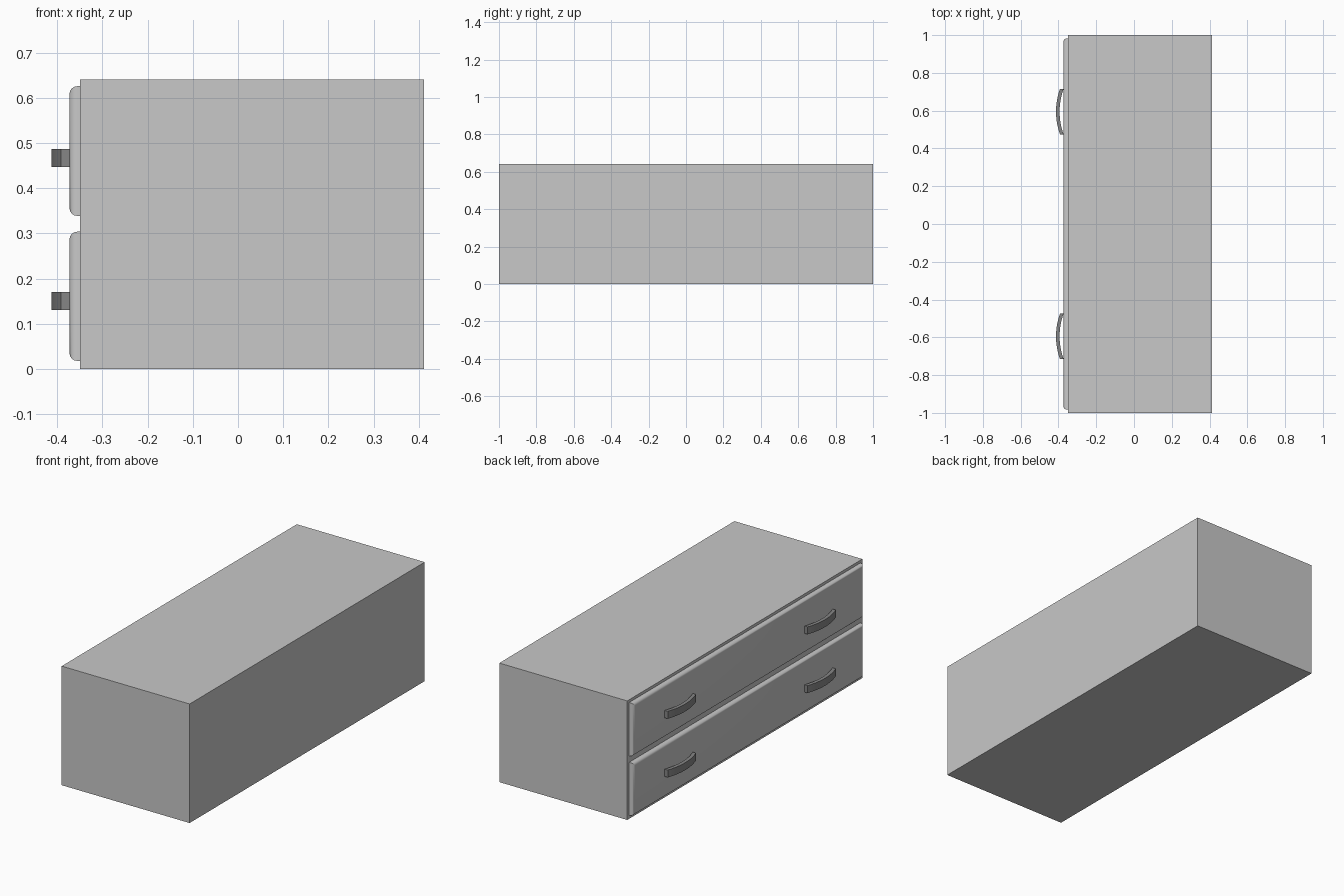
import bpy, bmesh, math
from mathutils import Vector

if "Cube" in bpy.data.objects:
    bpy.data.objects.remove(bpy.data.objects["Cube"])


def material(name, v):
    m = bpy.data.materials.new(name)
    m.diffuse_color = (v, v, v, 1)
    m.use_nodes = True
    m.node_tree.nodes["Principled BSDF"].inputs["Base Color"].default_value = m.diffuse_color
    return m


GREY = material("light grey", 0.58)
DARK = material("dark grey", 0.24)


def make_object(name, bm, mat):
    bmesh.ops.recalc_face_normals(bm, faces=bm.faces)
    me = bpy.data.meshes.new(name)
    bm.to_mesh(me)
    bm.free()
    me.materials.append(mat)
    ob = bpy.data.objects.new(name, me)
    bpy.context.collection.objects.link(ob)
    return ob


def smooth(ob, degrees):
    bpy.ops.object.select_all(action='DESELECT')
    ob.select_set(True)
    bpy.context.view_layer.objects.active = ob
    bpy.ops.object.shade_smooth_by_angle(angle=math.radians(degrees))


def box(lo, hi):
    bm = bmesh.new()
    bmesh.ops.create_cube(bm, size=1)
    lo, hi = Vector(lo), Vector(hi)
    for v in bm.verts:
        v.co = (lo + hi) / 2 + v.co * (hi - lo)
    return bm


def drawer_front(name, z0, z1):
    # slab with the edges around its outer face rounded over
    bm = box((-0.373, -0.983, z0), (-0.35, 0.983, z1))
    edges = [e for e in bm.edges if all(v.co.x < -0.36 for v in e.verts)]
    bmesh.ops.bevel(bm, geom=edges, offset=0.017, segments=4,
                    profile=0.5, affect='EDGES')
    smooth(make_object(name, bm, GREY), 35)


def handle(name, yc, z0, z1, n=12):
    # bowed bar: two parallel arcs swept between z0 and z1
    bm = bmesh.new()
    rings = []
    for i in range(n + 1):
        t = 2 * i / n - 1
        y = yc + 0.12 * t
        x = -0.392 - 0.021 * (1 - t * t)
        rings.append([bm.verts.new(p) for p in (
            (x, y, z0), (x, y, z1), (x + 0.019, y, z1), (x + 0.019, y, z0))])
    for a, b in zip(rings, rings[1:]):
        for k in range(4):
            j = (k + 1) % 4
            bm.faces.new((a[k], a[j], b[j], b[k]))
    bm.faces.new(rings[0])
    bm.faces.new(rings[-1])
    smooth(make_object(name, bm, DARK), 35)


# cabinet body
make_object("cabinet_body", box((-0.35, -1, 0), (0.412, 1, 0.641)), GREY)

# two drawers, each with a pair of handles
for label, z0, z1, hz in (("lower", 0.018, 0.304, 0.151),
                          ("upper", 0.339, 0.626, 0.467)):
    drawer_front(label + "_drawer_front", z0, z1)
    for side, y in (("left", 0.595), ("right", -0.595)):
        handle(f"{label}_{side}_handle", y, hz - 0.02, hz + 0.02)
